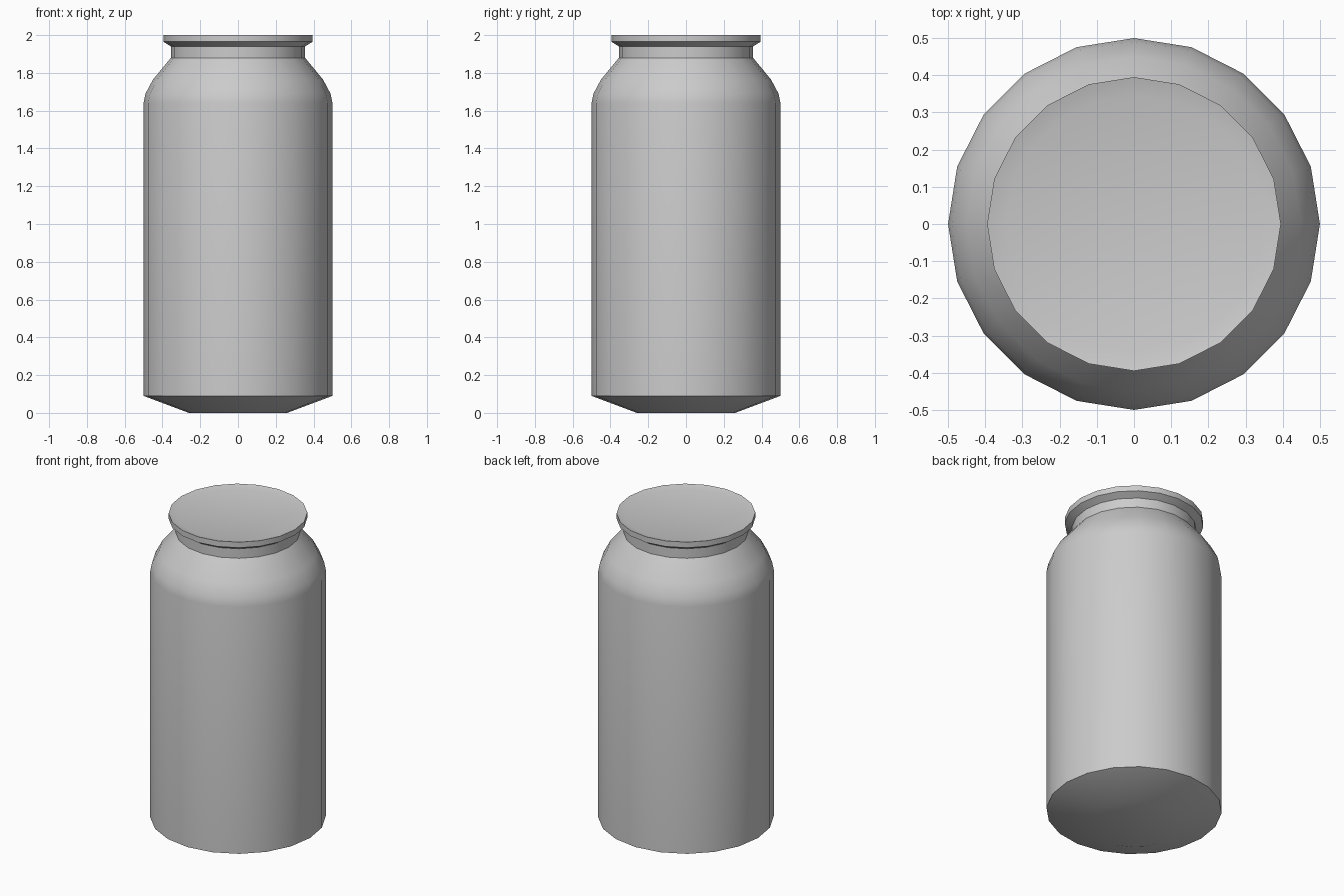
import bpy, bmesh, math

if "Cube" in bpy.data.objects:
    bpy.data.objects.remove(bpy.data.objects["Cube"])

SIDES = 20


def lathe(name, profile):
    """Revolve (radius, z) points, listed bottom to top, and cap both ends."""
    bm = bmesh.new()
    rings = []
    for r, z in profile:
        rings.append([bm.verts.new((r * math.cos(2 * math.pi * i / SIDES),
                                    r * math.sin(2 * math.pi * i / SIDES), z))
                      for i in range(SIDES)])
    for low, high in zip(rings, rings[1:]):
        for i in range(SIDES):
            j = (i + 1) % SIDES
            bm.faces.new((low[i], low[j], high[j], high[i]))
    bm.faces.new(rings[0][::-1])
    bm.faces.new(rings[-1])
    bmesh.ops.recalc_face_normals(bm, faces=bm.faces)
    mesh = bpy.data.meshes.new(name)
    bm.to_mesh(mesh)
    bm.free()
    obj = bpy.data.objects.new(name, mesh)
    bpy.context.collection.objects.link(obj)
    bpy.ops.object.select_all(action='DESELECT')
    obj.select_set(True)
    bpy.context.view_layer.objects.active = obj
    bpy.ops.object.shade_smooth_by_angle(angle=math.radians(30))
    return obj


# Whole can: tapered base, straight wall, rounded shoulder, neck, rim, recessed lid
lathe("drink_can", [
    (0.26, 0.0), (0.5, 0.09),
    (0.5, 1.64), (0.49, 1.69), (0.45, 1.765), (0.355, 1.88),
    (0.355, 1.94), (0.395, 1.965), (0.395, 2.0),
    (0.345, 1.987),
])
